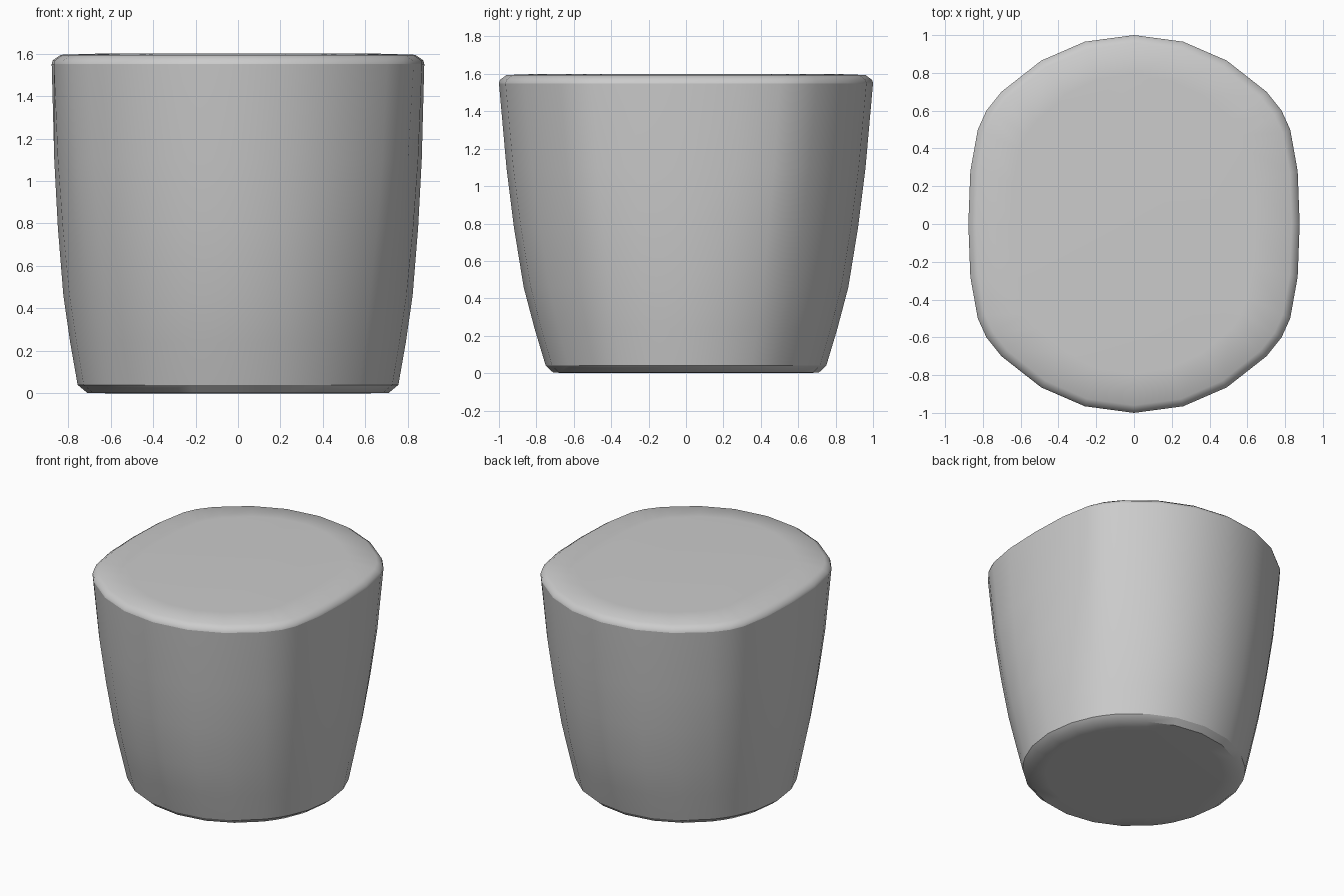
import bpy, bmesh, math

if "Cube" in bpy.data.objects:
    bpy.data.objects.remove(bpy.data.objects["Cube"])

# One quadrant of the rounded top outline, from +x to +y (unit half-widths)
QUAD = [(1, 0), (0.988, 0.28), (0.943, 0.5), (0.891, 0.6),
        (0.80, 0.70), (0.56, 0.865), (0.297, 0.965)]
OUTLINE = []
pts = QUAD
for _ in range(2):
    s = 1 if not OUTLINE else -1
    OUTLINE += [(s * x, s * y) for x, y in QUAD]
    OUTLINE += [(0, s)] + [(-s * x, s * y) for x, y in reversed(QUAD[1:])]


def ring(bm, z, rx, ry, square):
    """Cross-section blended between an ellipse (0) and the rounded square (1)."""
    verts = []
    for x, y in OUTLINE:
        d = math.hypot(x, y)
        k = square + (1 - square) / d
        verts.append(bm.verts.new((x * k * rx, y * k * ry, z)))
    return verts


def loft(name, sections, cap=None):
    bm = bmesh.new()
    rings = [ring(bm, *s) for s in sections]
    n = len(OUTLINE)
    for a, b in zip(rings, rings[1:]):
        for i in range(n):
            j = (i + 1) % n
            bm.faces.new((a[i], a[j], b[j], b[i]))
    if cap == "top":
        bm.faces.new(rings[-1])
    elif cap == "bottom":
        bm.faces.new(rings[0][::-1])
    me = bpy.data.meshes.new(name)
    bm.to_mesh(me)
    bm.free()
    ob = bpy.data.objects.new(name, me)
    bpy.context.collection.objects.link(ob)
    bpy.ops.object.select_all(action='DESELECT')
    ob.select_set(True)
    bpy.context.view_layer.objects.active = ob
    bpy.ops.object.shade_smooth_by_angle(angle=math.radians(40))
    return ob


# Base: bevelled round underside
loft("base", [(0.0, 0.60, 0.60, 0), (0.003, 0.71, 0.71, 0),
              (0.04, 0.755, 0.75, 0)], "bottom")

# Side wall: round at the floor, widening to the rounded square
loft("side_wall", [(0.04, 0.755, 0.75, 0), (0.24, 0.79, 0.81, 0),
                   (0.46, 0.822, 0.868, 0.1), (0.78, 0.848, 0.92, 0.4),
                   (1.1, 0.865, 0.96, 0.7), (1.55, 0.877, 1.0, 1)])

# Seat top: thin bevelled pad on the rim
loft("seat_top", [(1.55, 0.877, 1.0, 1), (1.568, 0.872, 0.995, 1),
                  (1.594, 0.835, 0.96, 1), (1.6, 0.64, 0.79, 1)], "top")
